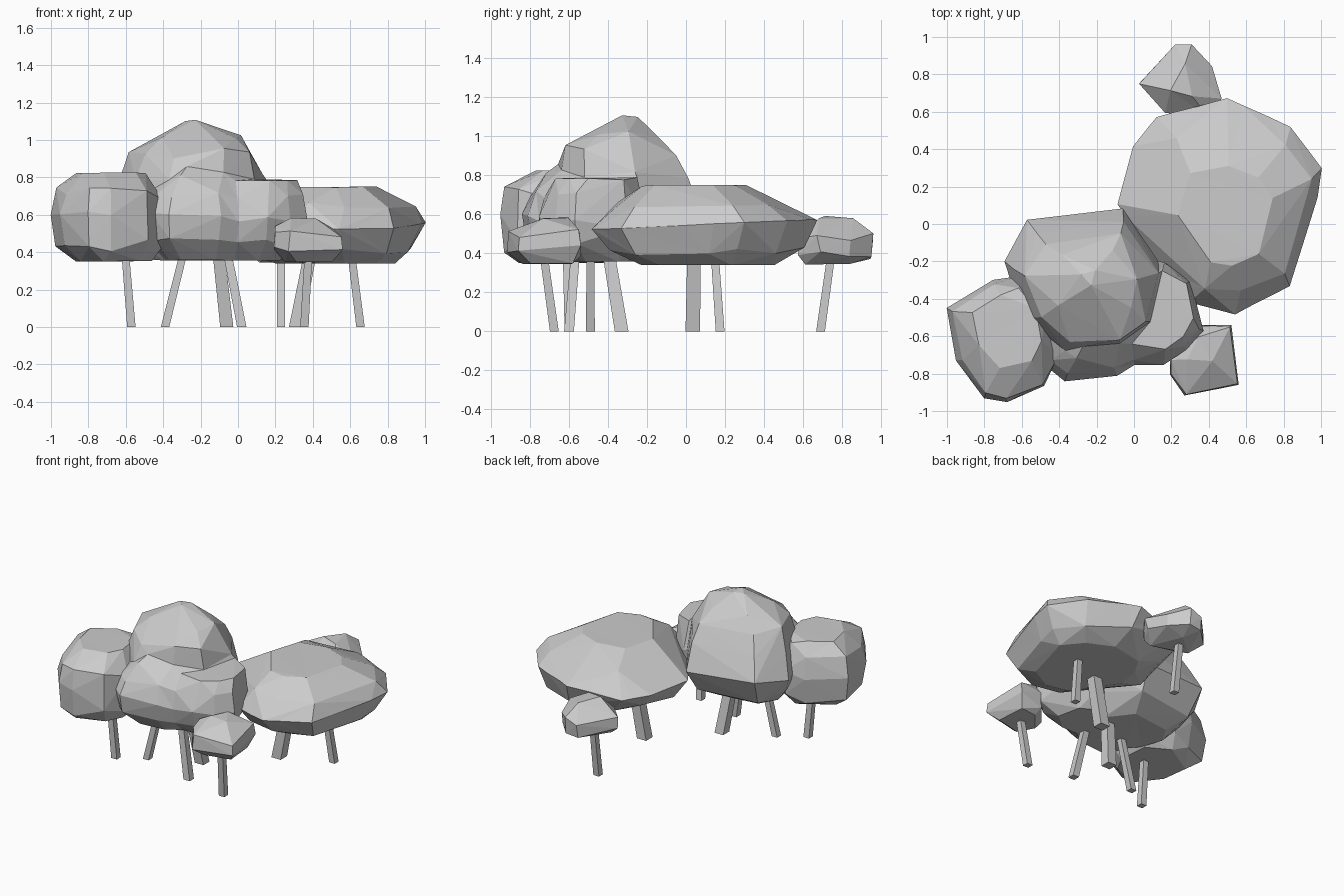
import bpy, bmesh, random
from mathutils import Vector

if "Cube" in bpy.data.objects:
    bpy.data.objects.remove(bpy.data.objects["Cube"])

random.seed(11)


def add_clump(bm, outline, levels):
    """Hull of one plan outline scaled at several heights: (z, scale, shift x, shift y)"""
    cx = (min(p[0] for p in outline) + max(p[0] for p in outline)) / 2
    cy = (min(p[1] for p in outline) + max(p[1] for p in outline)) / 2
    part = []
    for i, (z, s, dx, dy) in enumerate(levels):
        end = i in (0, len(levels) - 1)
        for x, y in outline:
            k = s * 1.01 if s >= 0.97 else s * random.uniform(0.94, 1.04)
            dz = 0 if end else random.uniform(-0.03, 0.03)
            part.append(bm.verts.new((cx + dx + (x - cx) * k, cy + dy + (y - cy) * k, z + dz)))
    bmesh.ops.convex_hull(bm, input=part)
    junk = [v for v in part if not v.link_faces]
    bmesh.ops.delete(bm, geom=junk, context='VERTS')


def canopy(name, triangles, *clumps):
    """Fuse clumps into one skin, then reduce it to irregular low-poly facets."""
    bm = bmesh.new()
    for outline, levels in clumps:
        add_clump(bm, outline, levels)
    bmesh.ops.recalc_face_normals(bm, faces=bm.faces[:])
    ob = finish(name, bm)
    rm = ob.modifiers.new("fuse", 'REMESH')
    rm.mode = 'VOXEL'
    rm.voxel_size = 0.02
    bpy.context.view_layer.update()
    dg = bpy.context.evaluated_depsgraph_get()
    count = 2 * len(ob.evaluated_get(dg).data.polygons)
    dec = ob.modifiers.new("facet", 'DECIMATE')
    dec.ratio = triangles / max(count, 1)


def trunk(name, foot, head, w=0.045, top=0.42):
    """Leaning four-sided post; head is the position at z = 0.36."""
    bm = bmesh.new()
    a = Vector((*foot, 0))
    b = a + (Vector((*head, 0.36)) - a) * (top / 0.36)
    h = w / 2
    corners = [(-h, -h), (h, -h), (h, h), (-h, h)]
    lo = [bm.verts.new(a + Vector((x, y, 0))) for x, y in corners]
    hi = [bm.verts.new(b + Vector((x * 0.9, y * 0.9, 0))) for x, y in corners]
    bm.faces.new(lo[::-1])
    bm.faces.new(hi)
    for i in range(4):
        j = (i + 1) % 4
        bm.faces.new((lo[i], lo[j], hi[j], hi[i]))
    finish(name, bm)


def finish(name, bm):
    me = bpy.data.meshes.new(name)
    bm.to_mesh(me)
    bm.free()
    ob = bpy.data.objects.new(name, me)
    bpy.context.collection.objects.link(ob)
    return ob


# Broad flat clump on the right
canopy("broad_canopy", 110, (
       [(-.09, .1), (0, .42), (.12, .57), (.5, .67), (.83, .52), (1, .3),
        (.98, .15), (.83, -.33), (.54, -.48), (.3, -.42), (.15, -.23)],
       [(.34, .6, .06, .02), (.42, .86, .03, 0), (.54, 1, 0, 0),
        (.65, .79, .05, -.02), (.75, .48, .03, -.05)]))

# Tall domed clump in the middle, fused with two lower lobes
dome = ([(-.69, -.2), (-.57, .02), (-.06, .08), (.14, -.22), (.1, -.5),
         (-.05, -.64), (-.4, -.66), (-.6, -.48)],
        [(.36, .6, 0, -.09), (.46, .86, 0, -.05), (.6, 1, 0, 0), (.8, .9, .02, -.04),
         (.93, .8, .03, -.06), (1.0, .55, .05, -.04), (1.1, .12, .04, 0)])
front_lobe = ([(-.47, -.76), (-.37, -.84), (-.09, -.81), (.04, -.72), (.06, -.46),
               (-.3, -.36), (-.52, -.5)],
              [(.355, .65, .02, .06), (.45, .94, 0, .01), (.58, 1, 0, 0), (.72, .9, 0, .02),
               (.79, .72, .02, .05), (.9, .3, .05, .1)])
right_lobe = ([(.37, -.57), (.3, -.3), (.15, -.2), (-.1, -.3), (-.17, -.68),
               (.0, -.75), (.16, -.75), (.28, -.67)],
              [(.355, .6, -.04, .02), (.45, .9, 0, 0), (.57, 1, 0, 0), (.7, .92, 0, 0),
               (.785, .76, .02, .02)])
canopy("tall_canopy", 160, dome, front_lobe, right_lobe)

# Boxy rounded clump on the left
canopy("left_canopy", 75, (
       [(-1, -.45), (-.95, -.73), (-.8, -.93), (-.68, -.95), (-.48, -.87),
        (-.4, -.7), (-.43, -.4), (-.6, -.28), (-.75, -.3)],
       [(.35, .7, .03, 0), (.42, .94, 0, 0), (.6, 1, 0, 0), (.73, .93, 0, 0),
        (.825, .6, .02, .04)]))

# Two small outlying clumps
canopy("small_front_canopy", 36, (
       [(.35, -.54), (.52, -.54), (.56, -.86), (.27, -.92), (.19, -.8), (.19, -.73)],
       [(.345, .68, .01, .02), (.41, 1, 0, 0), (.51, .97, 0, 0), (.58, .4, -.03, .05)]))
canopy("small_back_canopy", 36, (
       [(.02, .75), (.22, .96), (.31, .96), (.42, .84), (.47, .67), (.4, .57), (.17, .59)],
       [(.345, .6, 0, -.05), (.4, .97, 0, 0), (.49, 1, 0, 0), (.58, .4, 0, -.01)]))

# Trunks: foot (x, y), head (x, y), width
for i, (foot, head, w) in enumerate([
        ((-.57, -.6), (-.6, -.61), .045),
        ((-.39, -.49), (-.3, -.49), .045),
        ((-.06, -.33), (-.1, -.39), .07),
        ((.02, -.6), (-.05, -.57), .05),
        ((.355, -.675), (.375, -.725), .045),
        ((.31, .035), (.38, .04), .075),
        ((.655, .175), (.61, .15), .045),
        ((.23, .69), (.23, .74), .045)]):
    trunk(f"trunk_{i + 1}", foot, head, w)
